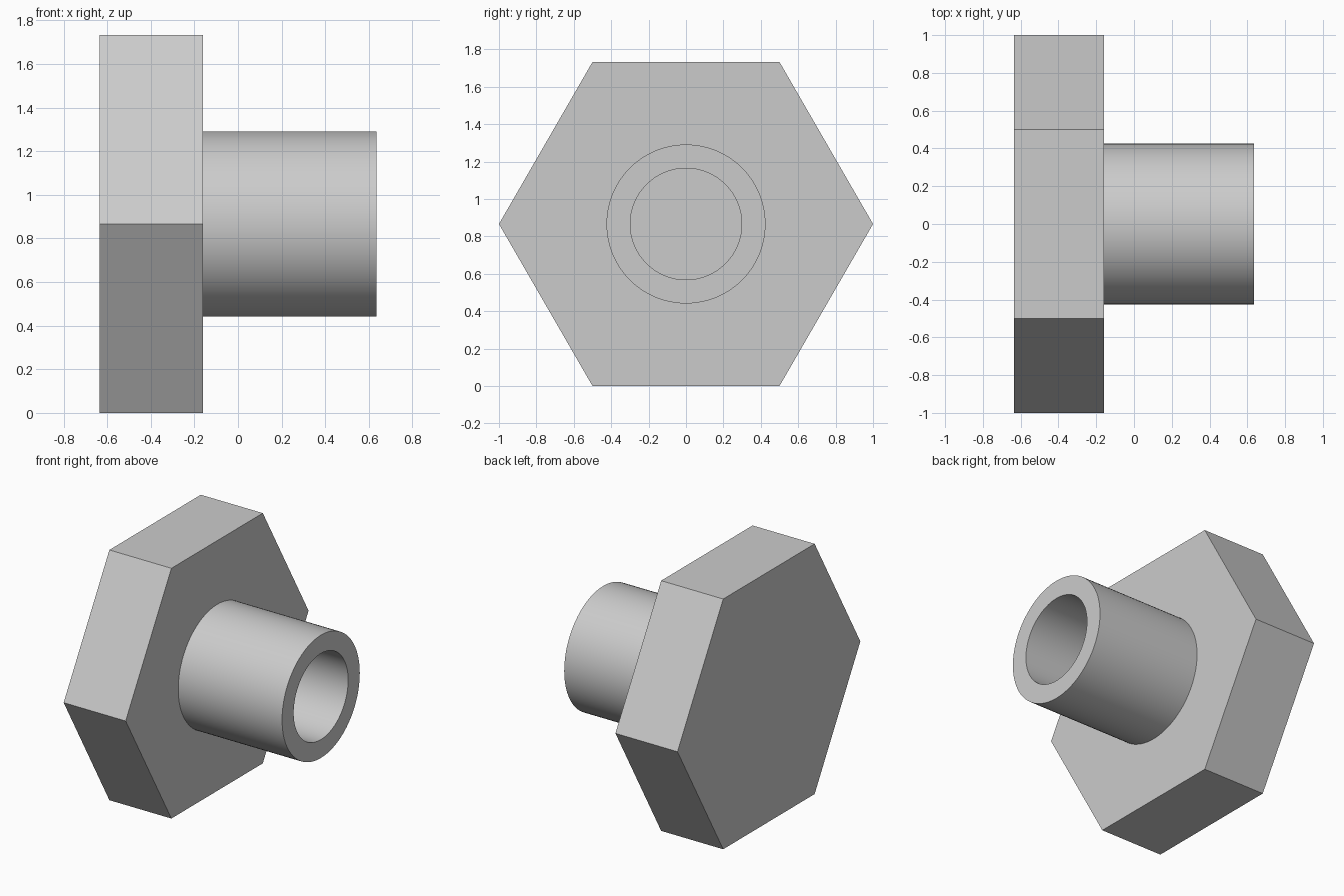
import bpy, bmesh
from math import pi, sqrt, radians
from mathutils import Matrix, Vector

cube = bpy.data.objects.get("Cube")
if cube:
    bpy.data.objects.remove(cube, do_unlink=True)

BACK, FACE, TIP = -0.635, -0.16, 0.635   # stations along x
AXIS_Z = sqrt(3) / 2                     # height of the shared axis
OUTER, BORE = 0.425, 0.298

grey = bpy.data.materials.new("light grey")
grey.use_nodes = True
grey.diffuse_color = (0.6, 0.6, 0.6, 1)
grey.node_tree.nodes["Principled BSDF"].inputs["Base Color"].default_value = grey.diffuse_color


def add_part(name, bm):
    bmesh.ops.recalc_face_normals(bm, faces=bm.faces)
    mesh = bpy.data.meshes.new(name)
    bm.to_mesh(mesh)
    bm.free()
    mesh.materials.append(grey)
    obj = bpy.data.objects.new(name, mesh)
    obj.location.z = AXIS_Z
    bpy.context.collection.objects.link(obj)
    return obj


# Hexagonal head, corners pointing along y
bm = bmesh.new()
place = Matrix.Translation(((BACK + FACE) / 2, 0, 0)) @ Matrix.Rotation(pi / 2, 4, 'Y')
bmesh.ops.create_cone(bm, cap_ends=True, segments=6, radius1=1, radius2=1,
                      depth=FACE - BACK, matrix=place)
add_part("hex_head", bm)

# Hollow sleeve: lathed wall, with the head's face as the floor of the bore
bm = bmesh.new()
profile = [(FACE, OUTER), (TIP, OUTER), (TIP, BORE), (FACE, BORE)]
verts = [bm.verts.new((x, 0, r)) for x, r in profile]
edges = [bm.edges.new(pair) for pair in zip(verts, verts[1:])]
bmesh.ops.spin(bm, geom=verts + edges, cent=Vector(), axis=(1, 0, 0),
               angle=2 * pi, steps=96)
bmesh.ops.remove_doubles(bm, verts=bm.verts, dist=0.0001)
sleeve = add_part("sleeve", bm)
bpy.ops.object.select_all(action='DESELECT')
sleeve.select_set(True)
bpy.context.view_layer.objects.active = sleeve
bpy.ops.object.shade_smooth_by_angle(angle=radians(30))
